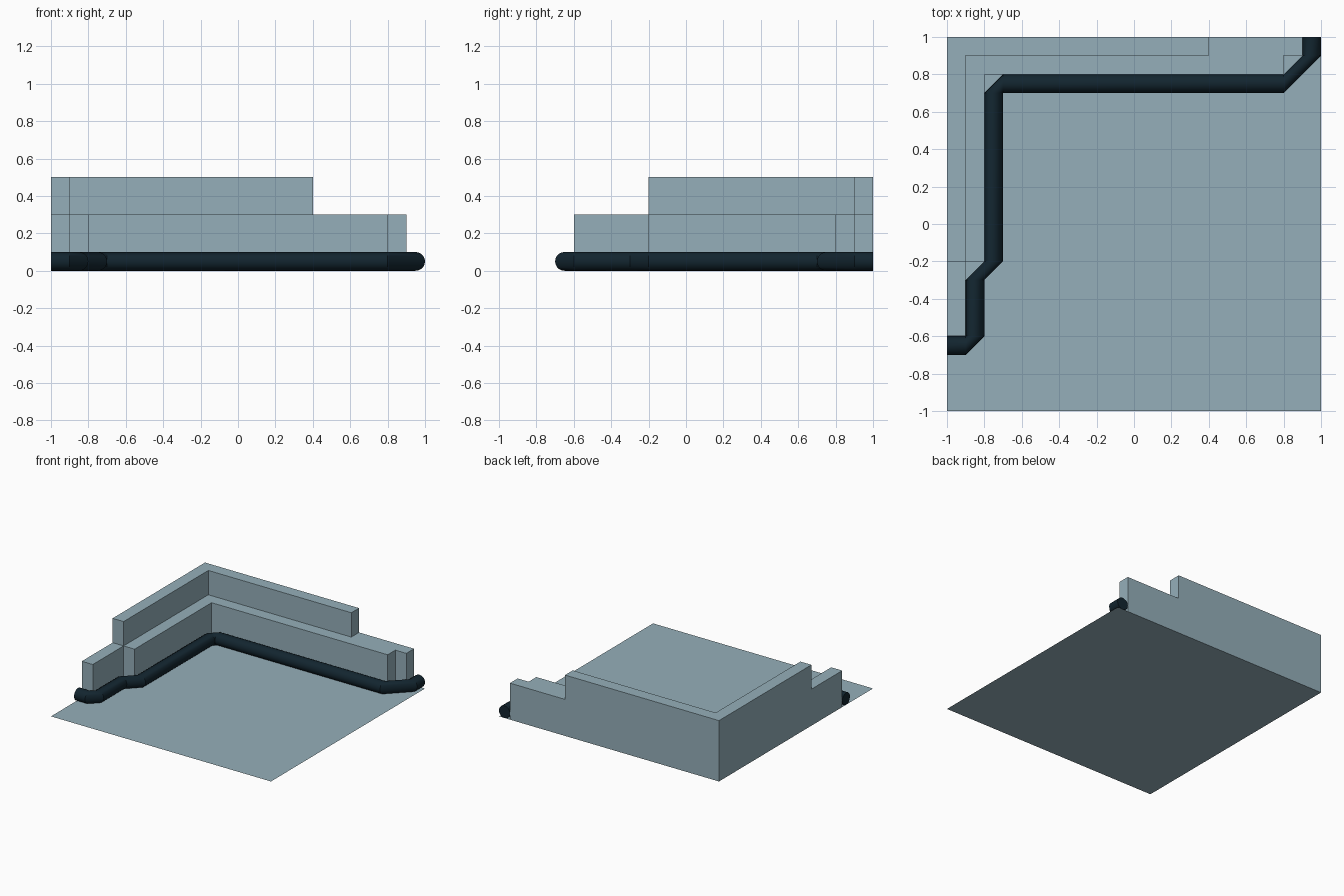
import bpy
import bmesh
from math import cos, sin, tau, radians
from mathutils import Vector

cube = bpy.data.objects.get("Cube")
if cube:
    bpy.data.objects.remove(cube, do_unlink=True)


def make_material(name, rgb):
    mat = bpy.data.materials.new(name)
    mat.use_nodes = True
    mat.diffuse_color = (*rgb, 1)
    bsdf = next(n for n in mat.node_tree.nodes if n.type == 'BSDF_PRINCIPLED')
    bsdf.inputs["Base Color"].default_value = (*rgb, 1)
    return mat


def add_object(name, bm, mat):
    mesh = bpy.data.meshes.new(name)
    bmesh.ops.recalc_face_normals(bm, faces=bm.faces)
    bm.to_mesh(mesh)
    bm.free()
    mesh.materials.append(mat)
    obj = bpy.data.objects.new(name, mesh)
    bpy.context.collection.objects.link(obj)
    return obj


def add_terrace(name, outline, bottom, top, mat):
    """Walls and top over a footprint, open underneath."""
    bm = bmesh.new()
    low = [bm.verts.new((x, y, bottom)) for x, y in outline]
    high = [bm.verts.new((x, y, top)) for x, y in outline]
    bm.faces.new(high)
    for i in range(len(low)):
        j = (i + 1) % len(low)
        bm.faces.new((low[i], low[j], high[j], high[i]))
    return add_object(name, bm, mat)


pale_blue = make_material("pale_blue_grey", (0.30, 0.43, 0.49))
dark_teal = make_material("dark_teal", (0.006, 0.018, 0.028))

# Ground sheet
bm = bmesh.new()
bm.faces.new([bm.verts.new((x, y, 0)) for x, y in ((-1, -1), (1, -1), (1, 1), (-1, 1))])
add_object("floor", bm, pale_blue)

# Corner wall: wide lower step and thin upper step
lower = [(-1, -.6), (-.9, -.6), (-.9, -.2), (-.8, -.2), (-.8, .8),
         (.8, .8), (.8, .9), (.9, .9), (.9, 1), (-1, 1)]
upper = [(-1, -.2), (-.9, -.2), (-.9, .9), (.4, .9), (.4, 1), (-1, 1)]
add_terrace("lower_wall", lower, 0, .3, pale_blue)
add_terrace("upper_wall", upper, .3, .5, pale_blue)

# Round border tube: ring centres, each with the direction facing the floor
EAST, SOUTH = Vector((1, 0, 0)), Vector((0, -1, 0))
path = [(.95, 1, EAST), (.95, .9, EAST), (.8, .75, SOUTH), (-.7, .75, SOUTH),
        (-.75, .7, EAST), (-.75, -.2, EAST), (-.85, -.3, EAST),
        (-.85, -.6, EAST), (-.9, -.65, SOUTH), (-1, -.65, SOUTH)]
RADIUS, SIDES = .05, 20
bm = bmesh.new()
rings = []
for x, y, out in path:
    centre = Vector((x, y, RADIUS))
    ring = []
    for k in range(SIDES):
        a = tau * k / SIDES
        offset = out * cos(a) + Vector((0, 0, sin(a)))
        ring.append(bm.verts.new(centre + offset * RADIUS))
    rings.append(ring)
for a, b in zip(rings, rings[1:]):
    for k in range(SIDES):
        n = (k + 1) % SIDES
        bm.faces.new((a[k], a[n], b[n], b[k]))
bm.faces.new(rings[0])
bm.faces.new(rings[-1])
bmesh.ops.remove_doubles(bm, verts=bm.verts, dist=1e-4)
tube = add_object("border_tube", bm, dark_teal)

bpy.ops.object.select_all(action='DESELECT')
tube.select_set(True)
bpy.context.view_layer.objects.active = tube
bpy.ops.object.shade_smooth_by_angle(angle=radians(30))
